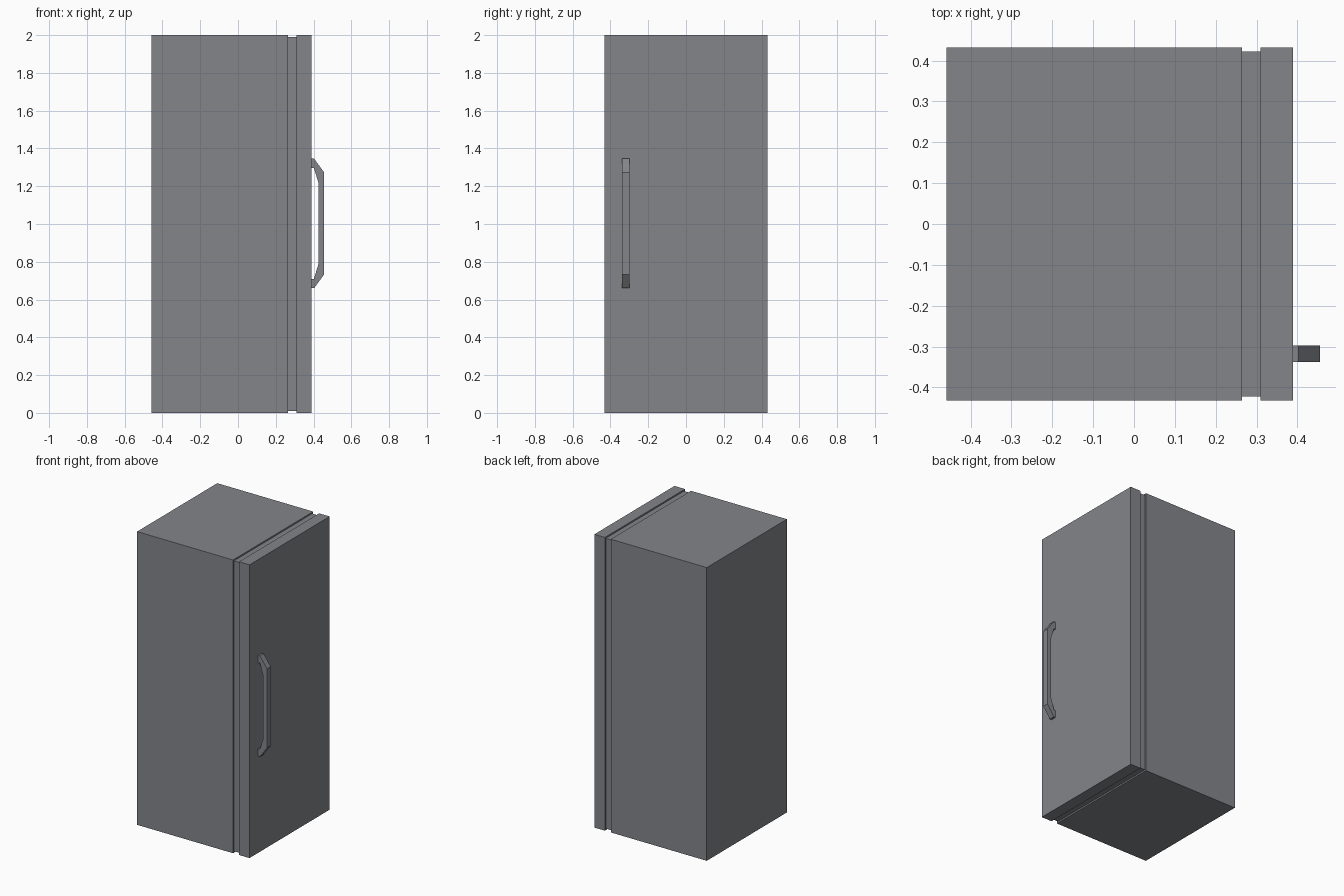
import bpy, bmesh

if "Cube" in bpy.data.objects:
    bpy.data.objects.remove(bpy.data.objects["Cube"])

grey = bpy.data.materials.new("steel_grey")
grey.diffuse_color = (0.23, 0.235, 0.255, 1)
grey.use_nodes = True
grey.node_tree.nodes["Principled BSDF"].inputs["Base Color"].default_value = grey.diffuse_color


def finish(name, bm):
    bmesh.ops.recalc_face_normals(bm, faces=bm.faces)
    mesh = bpy.data.meshes.new(name)
    bm.to_mesh(mesh)
    bm.free()
    mesh.materials.append(grey)
    obj = bpy.data.objects.new(name, mesh)
    bpy.context.collection.objects.link(obj)
    return obj


def box(name, x0, x1, half_y, z0, z1):
    bm = bmesh.new()
    bmesh.ops.create_cube(bm, size=1)
    for v in bm.verts:
        v.co.x = x1 if v.co.x > 0 else x0
        v.co.y = half_y if v.co.y > 0 else -half_y
        v.co.z = z1 if v.co.z > 0 else z0
    return finish(name, bm)


# Cabinet, recessed door seal and door
box("cabinet", -0.459, 0.265, 0.432, 0, 2)
box("door_seal", 0.265, 0.31, 0.422, 0.01, 1.99)
box("door", 0.31, 0.389, 0.432, 0, 2)

# Handle: upper half of the bracket profile, mirrored about mid height
half = [(0.389, 0.293), (0.402, 0.293), (0.425, 0.218)]
outer = [(0.456, 0.27), (0.403, 0.343), (0.389, 0.343)]
mid_z = 1.003
inner = half + [(x, -z) for x, z in reversed(half)]
rim = [(x, -z) for x, z in reversed(outer)] + outer
bm = bmesh.new()
face = bm.faces.new([bm.verts.new((x, -0.338, mid_z + z)) for x, z in inner + rim])
ext = bmesh.ops.extrude_face_region(bm, geom=[face])
moved = [g for g in ext["geom"] if isinstance(g, bmesh.types.BMVert)]
bmesh.ops.translate(bm, verts=moved, vec=(0, 0.04, 0))
finish("handle", bm)
